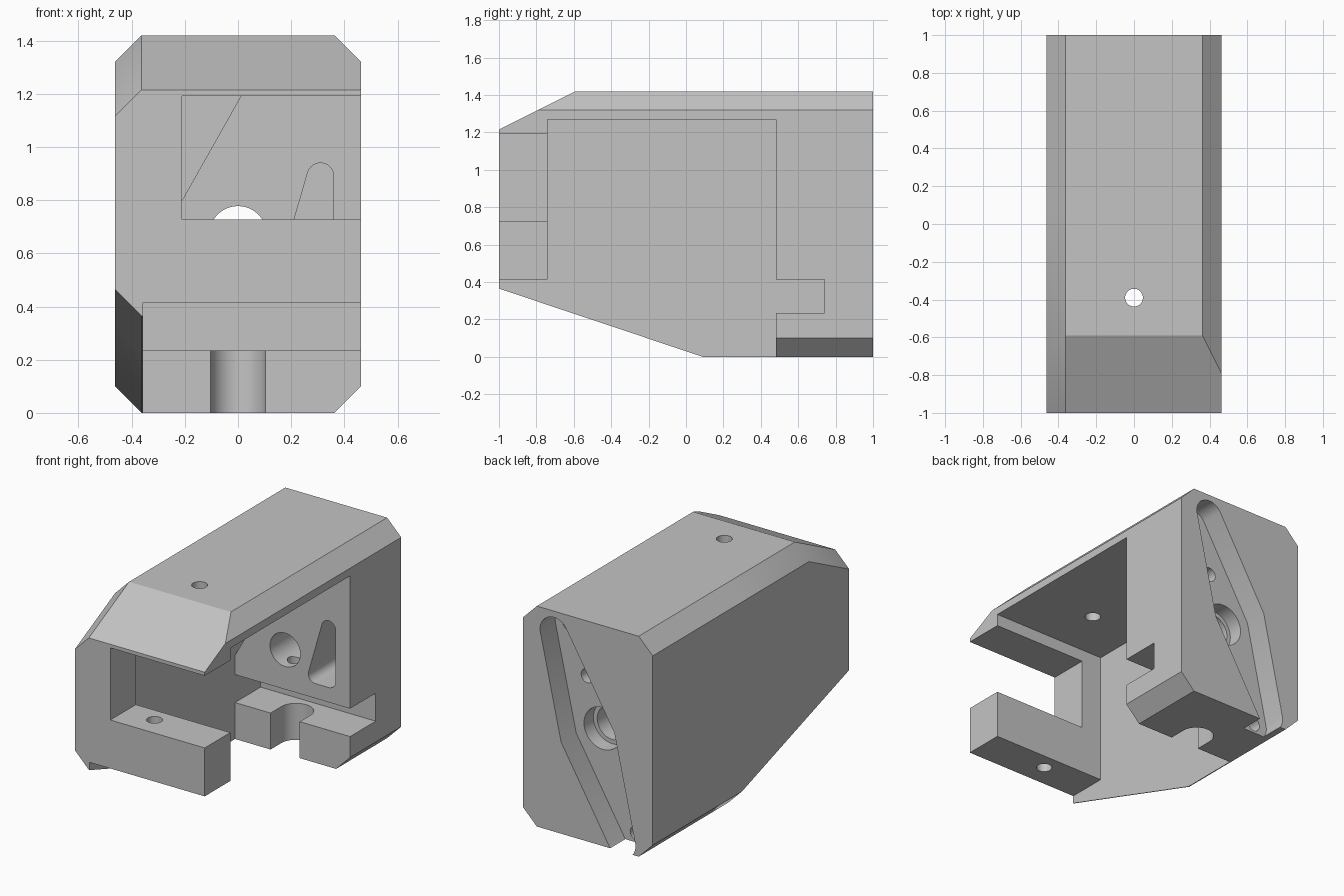
import bpy, bmesh
from math import sin, cos, tau, radians
from mathutils import Vector
from mathutils.geometry import convex_hull_2d

cube = bpy.data.objects.get("Cube")
if cube:
    bpy.data.objects.remove(cube, do_unlink=True)

grey = bpy.data.materials.new("light_grey")
grey.use_nodes = True
colour = (0.55, 0.55, 0.55, 1)
grey.diffuse_color = colour
grey.node_tree.nodes["Principled BSDF"].inputs["Base Color"].default_value = colour


def make_object(name, bm):
    bmesh.ops.recalc_face_normals(bm, faces=bm.faces)
    mesh = bpy.data.meshes.new(name)
    bm.to_mesh(mesh)
    bm.free()
    mesh.materials.append(grey)
    obj = bpy.data.objects.new(name, mesh)
    bpy.context.collection.objects.link(obj)
    return obj


def loft(bm, rings):
    """Skin a list of closed rings and cap both ends."""
    rows = [[bm.verts.new(p) for p in ring] for ring in rings]
    n = len(rows[0])
    for a, b in zip(rows, rows[1:]):
        for i in range(n):
            j = (i + 1) % n
            bm.faces.new((a[i], a[j], b[j], b[i]))
    bm.faces.new(rows[0])
    bm.faces.new(rows[-1])


def place(axis, u, v, w):
    return {"X": (w, u, v), "Y": (u, w, v), "Z": (u, v, w)}[axis]


def prism(name, points, axis, lo, hi):
    bm = bmesh.new()
    loft(bm, [[place(axis, u, v, w) for u, v in points] for w in (lo, hi)])
    return make_object(name, bm)


def outline(*circles):
    """Tight outline around circles given as (u, v, radius)."""
    pts = [Vector((u + r * cos(tau * k / 40), v + r * sin(tau * k / 40)))
           for u, v, r in circles for k in range(40)]
    return [pts[i] for i in convex_hull_2d(pts)]


def rect(u0, u1, v0, v1):
    return [(u0, v0), (u1, v0), (u1, v1), (u0, v1)]


# Outer block: the left bevels follow the sloping nose
W, C, TOP = 0.463, 0.1, 1.42
bm = bmesh.new()
rings = []
for y, b, t in ((-1, 0.365, 1.215), (-0.59, 0.228, TOP), (0.09, 0, TOP), (1, 0, TOP)):
    section = [(-W, b + C), (C - W, b), (W, b), (W, t), (C - W, t), (-W, t - C)]
    rings.append([(x, y, z) for x, z in section])
loft(bm, rings)
bmesh.ops.recalc_face_normals(bm, faces=bm.faces)

# Straight bevels on the open side
for z, side in ((TOP, 1), (0, -1)):
    bmesh.ops.bisect_plane(bm, geom=bm.verts[:] + bm.edges[:] + bm.faces[:],
                           plane_co=(W - C, 0, z), plane_no=(1, 0, side), clear_outer=True)
    bmesh.ops.holes_fill(bm, edges=[e for e in bm.edges if e.is_boundary], sides=0)
body = make_object("housing", bm)

# Main cavity with the rear slot, open to one side and below
INNER, WALL, AXIS = -0.357, 0.48, 0.67
cavity = [(-1.5, 0.415), (-0.74, 0.415), (-0.74, 1.27), (WALL, 1.27), (WALL, 0.415),
          (0.74, 0.415), (0.74, 0.235), (WALL, 0.235), (WALL, -0.5), (-1.5, -0.5)]
upper, lower = (0.24, 1.28), (-0.24, 0.06)
cutters = [
    prism("cavity", cavity, "X", INNER, 1),
    prism("front_window", rect(-0.21, 1, 0.727, 1.192), "Y", -1.5, -0.7),
    # Rear lens-shaped recess, bore and blind holes
    prism("rear_recess", outline((*upper, 0.1), (*lower, 0.1), (0.19, 0.59, 0), (-0.19, 0.75, 0)),
          "Y", 0.846, 1.3),
    prism("bore", outline((0, AXIS, 0.108)), "Y", 0.3, 1.2),
    prism("counterbore", outline((0, AXIS, 0.135)), "Y", 0.75, 1.2),
]
for x, z in (upper, lower, (0.11, 0.98)):
    cutters.append(prism("blind_hole", outline((x, z, 0.045)), "Y", 0.68, 1.2))

# Pockets in the wall behind the cavity
cutters += [
    prism("small_pocket", outline((0.31, 0.89, 0.05), (0.31, 0.56, 0.05), (0.215, 0.56, 0.05)),
          "Y", 0.4, 0.78),
    prism("corner_pocket", [(INNER, 0.54), (0.055, 1.27), (INNER, 1.27)], "Y", 0.4, 0.76),
    # Jaw notch and upright screw holes
    prism("jaw_notch", outline((0, 0.3, 0.104), (0, 0.59, 0.104)), "Z", -0.2, 0.3),
    prism("upright_hole", outline((0, 0.58, 0.045)), "Z", 0.38, AXIS),
    prism("top_hole", outline((0, -0.39, 0.047)), "Z", 1.1, 1.6),
    prism("bar_hole", outline((0, -0.85, 0.047)), "Z", 0.3, 0.9),
]

# Carve the block and discard the cutters
bpy.ops.object.select_all(action="DESELECT")
bpy.context.view_layer.objects.active = body
body.select_set(True)
for cutter in cutters:
    cutter.hide_render = True
    mod = body.modifiers.new("carve", "BOOLEAN")
    mod.operation = "DIFFERENCE"
    mod.solver = "EXACT"
    mod.object = cutter
    bpy.ops.object.modifier_apply(modifier=mod.name)
    bpy.data.objects.remove(cutter, do_unlink=True)
bpy.ops.object.shade_smooth_by_angle(angle=radians(25))
